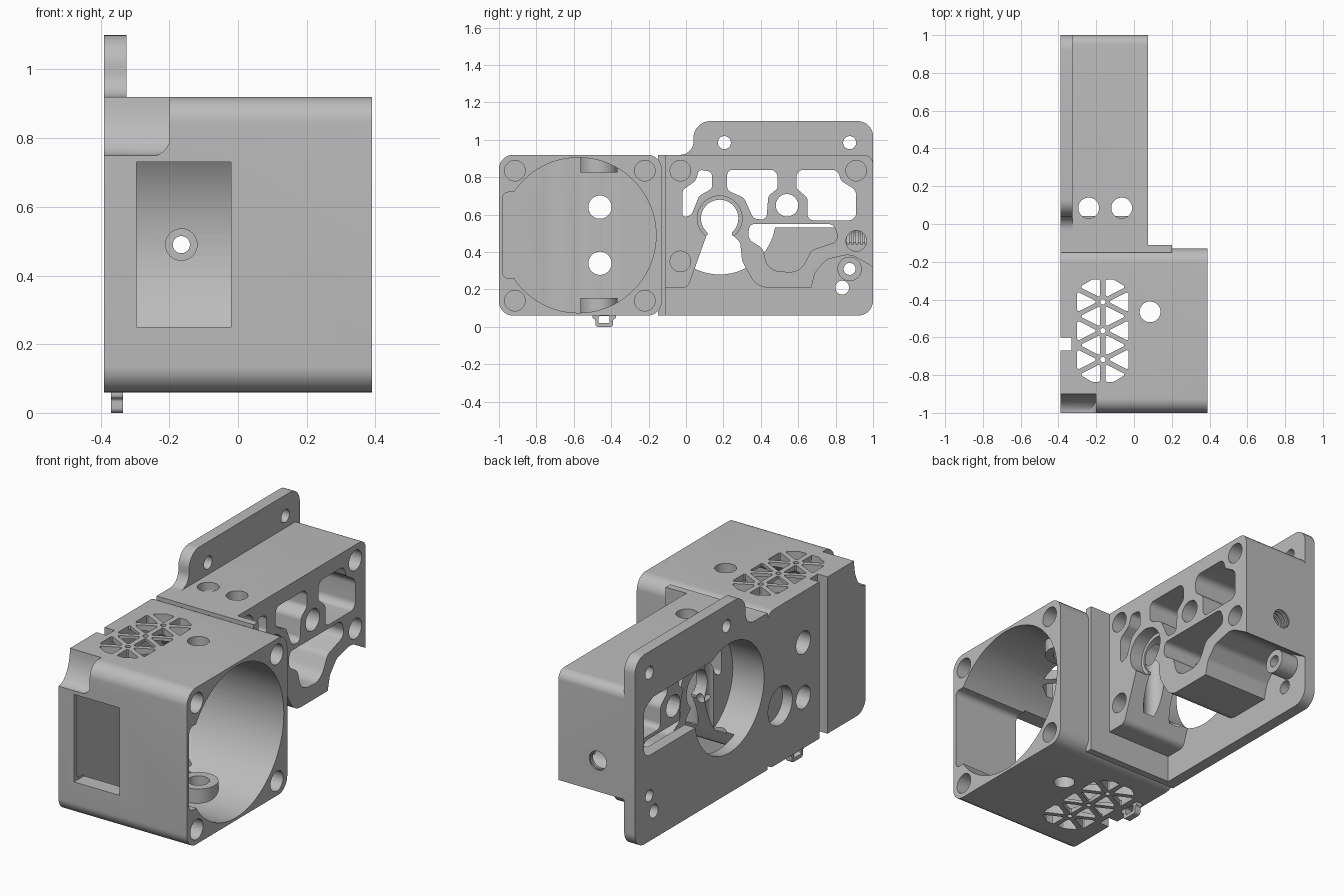
import bpy, bmesh, math
from mathutils import Vector

if "Cube" in bpy.data.objects:
    bpy.data.objects.remove(bpy.data.objects["Cube"])

grey = bpy.data.materials.new("grey_plastic")
grey.diffuse_color = (0.5, 0.5, 0.5, 1)
grey.use_nodes = True
grey.node_tree.nodes["Principled BSDF"].inputs["Base Color"].default_value = grey.diffuse_color


def circle(u, v, r, n=40):
    return [(u + r * math.cos(2 * math.pi * i / n), v + r * math.sin(2 * math.pi * i / n)) for i in range(n)]


def rounded(corners, n=7):
    """Fillet a polygon; each corner is (u, v, radius)."""
    out = []
    for i, (u, v, r) in enumerate(corners):
        p = Vector((u, v))
        a = Vector(corners[i - 1][:2]) - p
        b = Vector(corners[(i + 1) % len(corners)][:2]) - p
        if r == 0:
            out.append((u, v))
            continue
        half = a.angle(b) / 2
        t = min(r / math.tan(half), a.length * 0.49, b.length * 0.49)
        r = t * math.tan(half)
        a.normalize()
        b.normalize()
        c = p + (a + b).normalized() * (r / math.sin(half))
        s, e = p + a * t - c, p + b * t - c
        for k in range(n + 1):
            d = s.lerp(e, k / n).normalized() * r
            out.append(tuple(c + d))
    return out


def prism(name, axis, pts, lo, hi):
    """Extrude a 2D outline along an axis: x takes (y,z), y takes (x,z), z takes (x,y)."""
    place = {'x': lambda u, v, w: (w, u, v), 'y': lambda u, v, w: (u, w, v), 'z': lambda u, v, w: (u, v, w)}[axis]
    bm = bmesh.new()
    lower = [bm.verts.new(place(u, v, lo)) for u, v in pts]
    upper = [bm.verts.new(place(u, v, hi)) for u, v in pts]
    bm.faces.new(lower)
    bm.faces.new(upper)
    n = len(pts)
    for i in range(n):
        j = (i + 1) % n
        bm.faces.new((lower[i], lower[j], upper[j], upper[i]))
    bmesh.ops.recalc_face_normals(bm, faces=bm.faces)
    me = bpy.data.meshes.new(name)
    bm.to_mesh(me)
    bm.free()
    me.materials.append(grey)
    ob = bpy.data.objects.new(name, me)
    bpy.context.collection.objects.link(ob)
    return ob


def box(u0, u1, v0, v1, r=0):
    return rounded([(u0, v0, r), (u1, v0, r), (u1, v1, r), (u0, v1, r)])


def combine(target, tool, op='DIFFERENCE'):
    m = target.modifiers.new("combine", 'BOOLEAN')
    m.operation, m.solver, m.object = op, 'EXACT', tool
    bpy.context.view_layer.objects.active = target
    bpy.ops.object.modifier_apply(modifier=m.name)
    bpy.data.objects.remove(tool)


def cut(axis, pts, lo, hi):
    combine(body, prism("cutter", axis, pts, lo, hi))


def add(axis, pts, lo, hi):
    combine(body, prism("addition", axis, pts, lo, hi), 'UNION')


# fan housing block
body = prism("extruder_body", 'x', box(-1, -0.13, 0.06, 0.92, 0.075), -0.39, 0.39)

# fan cavity with flattened front, and vertical-hole bosses inside it
cut('x', [(max(y, -0.98), z) for y, z in circle(-0.575, 0.49, 0.415, 80)], -0.3, 0.5)
cut('x', box(-0.98, -0.6, 0.26, 0.72, 0.03), -0.3, 0.5)
for lo, hi in ((0.07, 0.155), (0.825, 0.91)):
    add('z', circle(0.085, -0.465, 0.1), lo, hi)

# rear gear block with open underside
add('x', rounded([(-0.15, 0.21, 0), (0.01, 0.21, 0.04), (0.11, 0.49, 0), (0.25, 0.49, 0.02),
                  (0.29, 0.45, 0.03), (0.3, 0.35, 0.1), (0.38, 0.21, 0.1), (0.67, 0.21, 0),
                  (0.69, 0.29, 0.05), (0.75, 0.36, 0.06), (0.88, 0.39, 0.1), (1, 0.32, 0),
                  (1, 0.92, 0.05), (-0.15, 0.92, 0)]), -0.36, 0.075)
# shoulder between the two blocks
add('x', box(-0.15, -0.11, 0.06, 0.92), -0.37, 0.2)
# motor mounting plate with raised rear tab
add('x', rounded([(-0.15, 0.06, 0), (1, 0.06, 0.08), (1, 1.1, 0.08), (0.04, 1.1, 0.09),
                  (0.04, 0.92, 0.07), (-0.15, 0.92, 0)]), -0.39, -0.325)
# screw boss in the lower rear corner
add('x', circle(0.875, 0.31, 0.065), -0.36, -0.22)

# motor opening and gear clearance in the plate
cut('x', circle(0.18, 0.58, 0.3, 64), -0.5, -0.2)
cut('x', rounded([(0.3, 0.53, 0), (0.92, 0.53, 0.05), (0.92, 0.8, 0.04), (0.84, 0.84, 0.04),
                  (0.3, 0.84, 0)]), -0.5, -0.3)

# windows, keyhole and pocket through the gear block
cut('x', circle(0.18, 0.58, 0.12), 0.0, 0.2)
cut('x', circle(0.18, 0.58, 0.1), -0.4, 0.2)
cut('x', box(0.115, 0.245, 0.4, 0.56), -0.3, 0.2)
cut('x', rounded([(-0.02, 0.58, 0.02), (0.03, 0.6, 0.03), (0.07, 0.7, 0.04), (0.14, 0.74, 0.03),
                  (0.14, 0.83, 0.03), (0.07, 0.84, 0.02), (0.05, 0.78, 0.03), (-0.02, 0.73, 0.04)]), -0.36, 0.2)
cut('x', rounded([(0.22, 0.84, 0.03), (0.22, 0.73, 0.03), (0.31, 0.69, 0.05), (0.36, 0.58, 0.03),
                  (0.43, 0.57, 0.03), (0.44, 0.7, 0.04), (0.49, 0.74, 0.03), (0.49, 0.84, 0.04)]), -0.36, 0.2)
cut('x', rounded([(0.59, 0.84, 0.04), (0.59, 0.74, 0.03), (0.65, 0.69, 0.04), (0.65, 0.57, 0.03),
                  (0.91, 0.57, 0.04), (0.91, 0.73, 0.05), (0.83, 0.78, 0.04), (0.81, 0.84, 0.04)]), -0.36, 0.2)
cut('x', rounded([(0.34, 0.55, 0.03), (0.33, 0.47, 0.05), (0.41, 0.42, 0.05), (0.44, 0.3, 0.09),
                  (0.61, 0.29, 0.09), (0.67, 0.41, 0.05), (0.82, 0.46, 0.04), (0.79, 0.55, 0.04)]), -0.325, 0.2)
cut('x', circle(0.54, 0.65, 0.06), -0.4, 0.2)

# screw holes along x: fan corners, gear block, plate
for y in (-0.915, -0.22):
    for z in (0.14, 0.835):
        cut('x', circle(y, z, 0.055), 0.05, 0.5)
for y, z in ((-0.03, 0.35), (-0.03, 0.835), (0.91, 0.835), (0.91, 0.46)):
    cut('x', circle(y, z, 0.055), -0.2, 0.2)
for y, z, r in ((0.205, 0.985, 0.035), (0.875, 0.985, 0.035), (0.875, 0.31, 0.032), (0.835, 0.21, 0.037),
                (-0.46, 0.64, 0.062), (-0.46, 0.34, 0.062)):
    cut('x', circle(y, z, r), -0.5, -0.1)
cut('x', circle(-0.26, 0.37, 0.105), -0.5, -0.33)

# vertical holes
cut('z', circle(0.085, -0.465, 0.055), -0.1, 1.2)
for x in (-0.24, -0.065):
    cut('z', circle(x, 0.085, 0.055), 0.3, 1.2)

# lengthwise filament path with threaded rear port
cut('y', circle(-0.165, 0.49, 0.025), -0.3, 1.2)
cut('y', circle(-0.165, 0.49, 0.046), -0.2, -0.14)
for i in range(7):
    y = 0.86 + i * 0.024
    cut('y', circle(-0.165, 0.49, 0.062, 28), y, y + 0.012)
cut('y', circle(-0.165, 0.49, 0.052, 28), 0.85, 1.2)

# front window, upper corner scoop and side slot
cut('y', box(-0.295, -0.02, 0.25, 0.73), -1.1, -0.8)
scoop = [(-1 + 0.1 * math.sin(a), 0.92 - 0.17 * math.cos(a))
         for a in [i * math.pi / 20 for i in range(11)]]
scoop_tool = prism("scoop", 'x', scoop + [(-0.9, 1), (-1.1, 1), (-1.1, 0.75)], -0.5, -0.2)
rounding = prism("scoop_rounding", 'y',
                 rounded([(-0.5, 0.74, 0), (-0.197, 0.748, 0.06), (-0.197, 1.1, 0), (-0.5, 1.1, 0)]), -1.2, -0.8)
combine(scoop_tool, rounding, 'INTERSECT')
combine(body, scoop_tool)
cut('z', box(-0.5, -0.33, -0.67, -0.6), -0.1, 1.2)

# triangular vent grille through top and bottom
pitch, reach, mid = 0.153, 0.15, -0.165
hubs = [-0.412 - pitch * i for i in range(3)]
for side in (-1, 1):
    cells = []
    for y in hubs:
        cells.append([(0, y), (reach, y + pitch / 2), (reach, y - pitch / 2)])
    for y in hubs[:-1]:
        cells.append([(0, y), (0, y - pitch), (reach, y - pitch / 2)])
    for y, d in ((hubs[0], 1), (hubs[-1], -1)):
        cells.append([(0, y), (0, y + d * 0.13), (0.06, y + d * 0.13), (reach, y + d * pitch / 2)])
    for c in cells:
        cx, cy = sum(p[0] for p in c) / len(c), sum(p[1] for p in c) / len(c)
        pts = [(mid + side * (cx + (x - cx) * 0.72), cy + (y - cy) * 0.72, 0.008) for x, y in c]
        cut('z', rounded(pts, 3), -0.1, 1.2)
for y in hubs:
    cut('z', circle(mid, y, 0.014, 16), -0.1, 1.2)

# small wire loop under the housing
loop = prism("cable_loop", 'x', rounded([(-0.5, 0.075, 0), (-0.5, 0.045, 0.01), (-0.485, 0.04, 0.01),
             (-0.485, 0, 0.015), (-0.39, 0, 0.015), (-0.39, 0.04, 0.01), (-0.375, 0.045, 0.01),
             (-0.375, 0.075, 0)]), -0.37, -0.335)
combine(loop, prism("loop_gap", 'x', box(-0.467, -0.408, 0.02, 0.058, 0.008), -0.5, 0))

for ob in (body, loop):
    bpy.ops.object.select_all(action='DESELECT')
    ob.select_set(True)
    bpy.context.view_layer.objects.active = ob
    bpy.ops.object.shade_smooth_by_angle(angle=math.radians(30))
